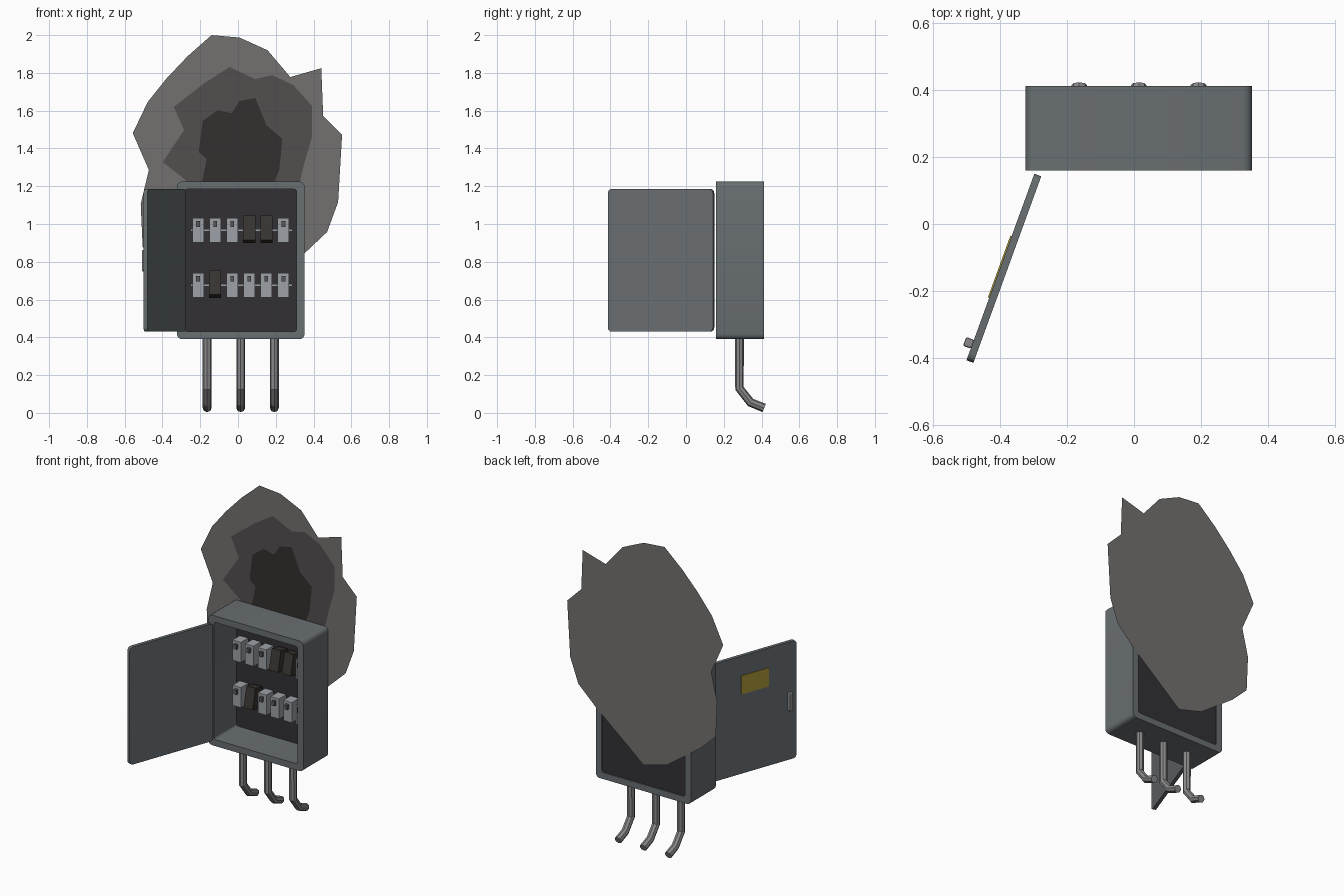
import bpy, bmesh, math
from mathutils import Matrix, Vector

if "Cube" in bpy.data.objects:
    bpy.data.objects.remove(bpy.data.objects["Cube"])

CX = 0.0145  # centre line of the cabinet


def material(name, rgb):
    m = bpy.data.materials.new(name)
    m.diffuse_color = (*rgb, 1)
    m.use_nodes = True
    m.node_tree.nodes["Principled BSDF"].inputs["Base Color"].default_value = m.diffuse_color
    return m


STEEL = material("painted_steel", (0.14, 0.157, 0.168))
DARK = material("dark_back", (0.032, 0.03, 0.033))
LIGHT = material("light_plastic", (0.34, 0.36, 0.39))
TOGGLE = material("toggle_grey", (0.1, 0.1, 0.11))
BURNT = material("burnt_plastic", (0.04, 0.034, 0.03))
METAL = material("pipe_metal", (0.25, 0.25, 0.26))
YELLOW = material("label_yellow", (0.4, 0.31, 0.04))


def finish(bm, name, mat, matrix=None, smooth=False):
    bmesh.ops.recalc_face_normals(bm, faces=bm.faces)
    me = bpy.data.meshes.new(name)
    bm.to_mesh(me)
    bm.free()
    ob = bpy.data.objects.new(name, me)
    bpy.context.collection.objects.link(ob)
    me.materials.append(mat)
    if matrix is not None:
        ob.matrix_world = matrix
    if smooth:
        bpy.context.view_layer.objects.active = ob
        ob.select_set(True)
        bpy.ops.object.shade_smooth_by_angle(angle=math.radians(35))
        ob.select_set(False)
    return ob


def box(name, center, size, mat, matrix=None, bevel=0):
    bm = bmesh.new()
    bmesh.ops.create_cube(bm, size=1)
    bmesh.ops.scale(bm, vec=size, verts=bm.verts)
    if bevel:
        bmesh.ops.bevel(bm, geom=bm.edges[:], offset=bevel, segments=2,
                        affect='EDGES', profile=0.5)
    bmesh.ops.translate(bm, vec=center, verts=bm.verts)
    return finish(bm, name, mat, matrix)


def round_rect(x0, x1, z0, z1, r, n=4):
    pts = []
    for cx, cz, a in ((x1 - r, z1 - r, 0), (x0 + r, z1 - r, 90),
                      (x0 + r, z0 + r, 180), (x1 - r, z0 + r, 270)):
        for i in range(n + 1):
            t = math.radians(a + 90 * i / n)
            pts.append((cx + r * math.cos(t), cz + r * math.sin(t)))
    return pts


def plate(name, pts, y0, y1, mat, matrix=None):
    """Outline in XZ, extruded from y0 to y1."""
    bm = bmesh.new()
    f = bm.faces.new([bm.verts.new((x, y0, z)) for x, z in pts])
    if y1 != y0:
        ext = bmesh.ops.extrude_face_region(bm, geom=[f])
        vs = [g for g in ext["geom"] if isinstance(g, bmesh.types.BMVert)]
        bmesh.ops.translate(bm, vec=(0, y1 - y0, 0), verts=vs)
    return finish(bm, name, mat, matrix, y1 != y0)


# Cabinet: rounded frame with thick walls
bm = bmesh.new()
outer = round_rect(CX - 0.338, CX + 0.338, 0.39, 1.225, 0.028)
inner = round_rect(CX - 0.296, CX + 0.296, 0.431, 1.184, 0.014)
loops = [[bm.verts.new((x, y, z)) for x, z in pts]
         for pts, y in ((outer, 0.16), (outer, 0.412), (inner, 0.412), (inner, 0.16))]
for k in range(4):
    a, b = loops[k], loops[(k + 1) % 4]
    for i in range(len(a)):
        j = (i + 1) % len(a)
        bm.faces.new((a[i], a[j], b[j], b[i]))
finish(bm, "cabinet_frame", STEEL, None, True)
plate("cabinet_back", round_rect(CX - 0.3, CX + 0.3, 0.427, 1.188, 0.014), 0.388, 0.405, DARK)

# Open door with label and handle (local -y is the outer face)
hinge = Matrix.Translation((-0.287, 0.146, 0)) @ Matrix.Rotation(math.radians(-110), 4, 'Z')
plate("door", round_rect(0, 0.592, 0.43, 1.185, 0.022), -0.011, 0.011, STEEL, hinge)
box("door_label", (0.296, -0.0125, 1.0), (0.197, 0.005, 0.12), YELLOW, hinge)
box("door_handle", (0.541, -0.022, 0.806), (0.028, 0.027, 0.115), METAL, hinge, 0.006)

# Two rows of breakers on rails; a few are burnt and tilted
for row, (z, burnt) in enumerate(((0.966, (3, 4)), (0.676, (1,)))):
    box(f"rail_{row}", (CX + 0.005, 0.374, z), (0.54, 0.03, 0.014), LIGHT)
    for i in range(6):
        x = CX + (i - 2.5) * 0.0903
        m = Matrix.Translation((x, 0.326, z))
        tag = f"{row}_{i}"
        if i in burnt:
            m = m @ Matrix.Translation((0, 0, 0.006)) @ Matrix.Rotation(-0.22, 4, 'X')
            box("burnt_breaker_" + tag, (0, 0, 0), (0.064, 0.075, 0.132), BURNT, m)
        else:
            box("breaker_" + tag, (0, 0, 0), (0.06, 0.075, 0.13), LIGHT, m)
            box("toggle_" + tag, (0, -0.044, 0.034), (0.02, 0.022, 0.03), TOGGLE, m)

# Conduit pipes bending back to the wall
path = [(0.283, 0.41), (0.283, 0.13), (0.342, 0.055), (0.414, 0.026)]
for k in (-1, 0, 1):
    cu = bpy.data.curves.new(f"conduit_pipe_{k + 2}", 'CURVE')
    cu.dimensions = '3D'
    cu.bevel_depth = 0.0235
    cu.bevel_resolution = 2
    cu.use_fill_caps = True
    sp = cu.splines.new('POLY')
    sp.points.add(len(path) - 1)
    for p, (y, z) in zip(sp.points, path):
        p.co = (CX + 0.178 * k, y, z, 1)
    sp.use_smooth = False
    cu.materials.append(METAL)
    bpy.context.collection.objects.link(bpy.data.objects.new(cu.name, cu))

# Scorch mark on the wall: three jagged flat layers
scorch_outer = [(-.14, 2), (.008, 1.987), (.156, 1.92), (.277, 1.778), (.441, 1.825),
                (.451, 1.571), (.551, 1.471), (.53, 1.116), (.472, .958), (.345, .838),
                (.009, .56), (-.16, .607), (-.395, .775), (-.505, .88), (-.515, 1.106),
                (-.472, 1.286), (-.557, 1.481), (-.478, 1.646), (-.377, 1.772), (-.266, 1.889)]
scorch_middle = [(-.045, 1.831), (.092, 1.767), (.182, 1.788), (.293, 1.735), (.393, 1.624),
                 (.393, 1.466), (.35, 1.317), (.31, 1.15), (.15, .98), (-.05, .92),
                 (-.22, 1.03), (-.277, 1.233), (-.398, 1.328), (-.285, 1.497),
                 (-.34, 1.62), (-.177, 1.746)]
scorch_inner = [(.092, 1.667), (.15, 1.524), (.235, 1.45), (.219, 1.29), (.17, 1.16),
                (0, 1.1), (-.15, 1.15), (-.19, 1.228), (-.166, 1.344), (-.208, 1.381),
                (-.187, 1.545), (-.108, 1.603), (-.034, 1.587), (.008, 1.651)]
for name, pts, y, rgb in (("scorch_outer", scorch_outer, 0.418, (.17, .165, .16)),
                          ("scorch_middle", scorch_middle, 0.416, (.085, .078, .076)),
                          ("scorch_inner", scorch_inner, 0.414, (.033, .029, .028))):
    plate(name, pts, y, y, material(name, rgb))
